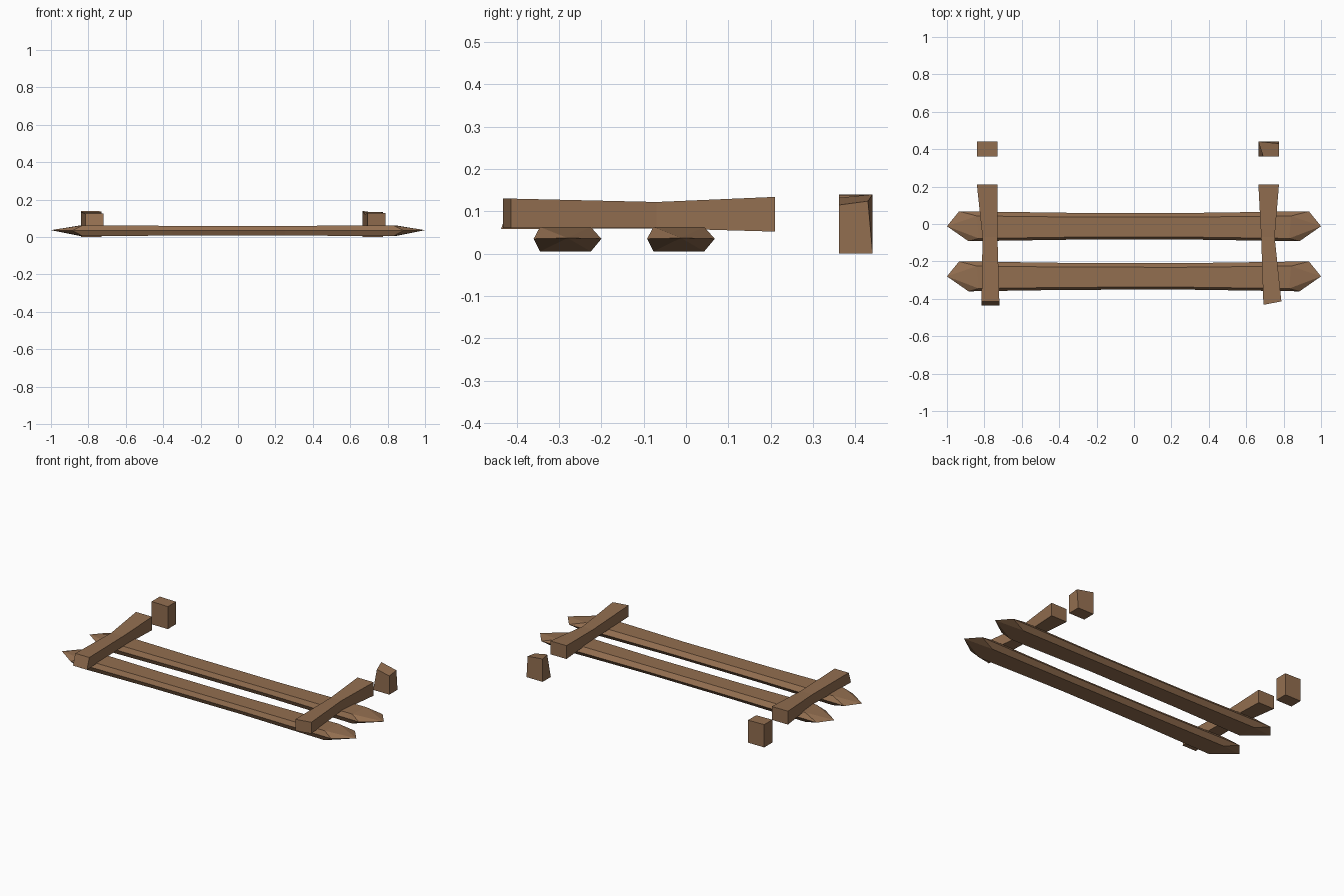
import bpy, bmesh

cube = bpy.data.objects.get("Cube")
if cube:
    bpy.data.objects.remove(cube, do_unlink=True)

# Bare timber material
wood = bpy.data.materials.new("brown wood")
wood.use_nodes = True
colour = (0.29, 0.157, 0.08, 1)
wood.diffuse_color = colour
wood.node_tree.nodes["Principled BSDF"].inputs["Base Color"].default_value = colour


def loft(name, rings, tips=None):
    """Skin matching rings; close with flat ends, or with a fan to each tip."""
    bm = bmesh.new()
    rows = [[bm.verts.new(p) for p in ring] for ring in rings]
    n = len(rows[0])
    for a, b in zip(rows, rows[1:]):
        for i in range(n):
            j = (i + 1) % n
            bm.faces.new((a[i], a[j], b[j], b[i]))
    for k, row in enumerate((rows[0], rows[-1])):
        if tips:
            tip = bm.verts.new(tips[k])
            for i in range(n):
                bm.faces.new((row[i], row[(i + 1) % n], tip))
        else:
            bm.faces.new(row)
    bmesh.ops.recalc_face_normals(bm, faces=bm.faces)
    mesh = bpy.data.meshes.new(name)
    bm.to_mesh(mesh)
    bm.free()
    mesh.materials.append(wood)
    obj = bpy.data.objects.new(name, mesh)
    bpy.context.collection.objects.link(obj)
    return obj


def rail(name, y):
    """Six-sided rail, thinner in the middle, sharpened at both ends."""
    section = [(0.08, 0), (0.055, 0.028), (-0.065, 0.028),
               (-0.08, 0), (-0.065, -0.03), (0.055, -0.03)]
    end_x = [0.935, 0.84, 0.83, 0.885, 0.83, 0.84]

    def ring(x, scale):
        return [(x, y + sy * scale, 0.035 + sz * scale) for sy, sz in section]

    def end(side):
        return [(side * ex, y + sy, 0.035 + sz)
                for ex, (sy, sz) in zip(end_x, section)]

    rings = [end(-1), ring(-0.35, 0.9), ring(0.25, 0.88), end(1)]
    return loft(name, rings, [(-1, y, 0.037), (1, y, 0.037)])


rail("front_rail", -0.28)
rail("back_rail", -0.012)


def bar(name, stations, skew=0, lean=0):
    """Cross bar from stations (y, x0, x1, z0, z1), first one the front end."""
    rings = []
    for k, (y, x0, x1, z0, z1) in enumerate(stations):
        s, t = (skew, lean) if k == 0 else (0, 0)
        rings.append([(x0, y, z0), (x1, y + s, z0),
                      (x1, y + s + t, z1), (x0, y + t, z1)])
    return loft(name, rings)


# Cross bars resting on the rails
bar("right_cross_bar", [(-0.437, -0.815, -0.72, 0.058, 0.125),
                        (-0.07, -0.81, -0.73, 0.06, 0.122),
                        (0.21, -0.84, -0.73, 0.052, 0.134)], lean=0.022)
bar("left_cross_bar", [(-0.432, 0.692, 0.788, 0.06, 0.13),
                       (-0.07, 0.68, 0.752, 0.06, 0.122),
                       (0.21, 0.665, 0.775, 0.052, 0.134)], skew=0.018)


def stump(name, x0, x1, top):
    """Short upright post with an uneven cut top."""
    base = [(x0, 0.362, 0), (x1, 0.362, 0), (x1, 0.441, 0), (x0, 0.441, 0)]
    return loft(name, [base, top])


# Broken upright posts behind the bars
stump("right_post", -0.84, -0.73,
      [(-0.84, 0.362, 0.14), (-0.73, 0.362, 0.138),
       (-0.73, 0.441, 0.138), (-0.84, 0.441, 0.14)])
stump("left_post", 0.665, 0.775,
      [(0.69, 0.362, 0.132), (0.775, 0.362, 0.115),
       (0.775, 0.43, 0.124), (0.665, 0.441, 0.14)])
